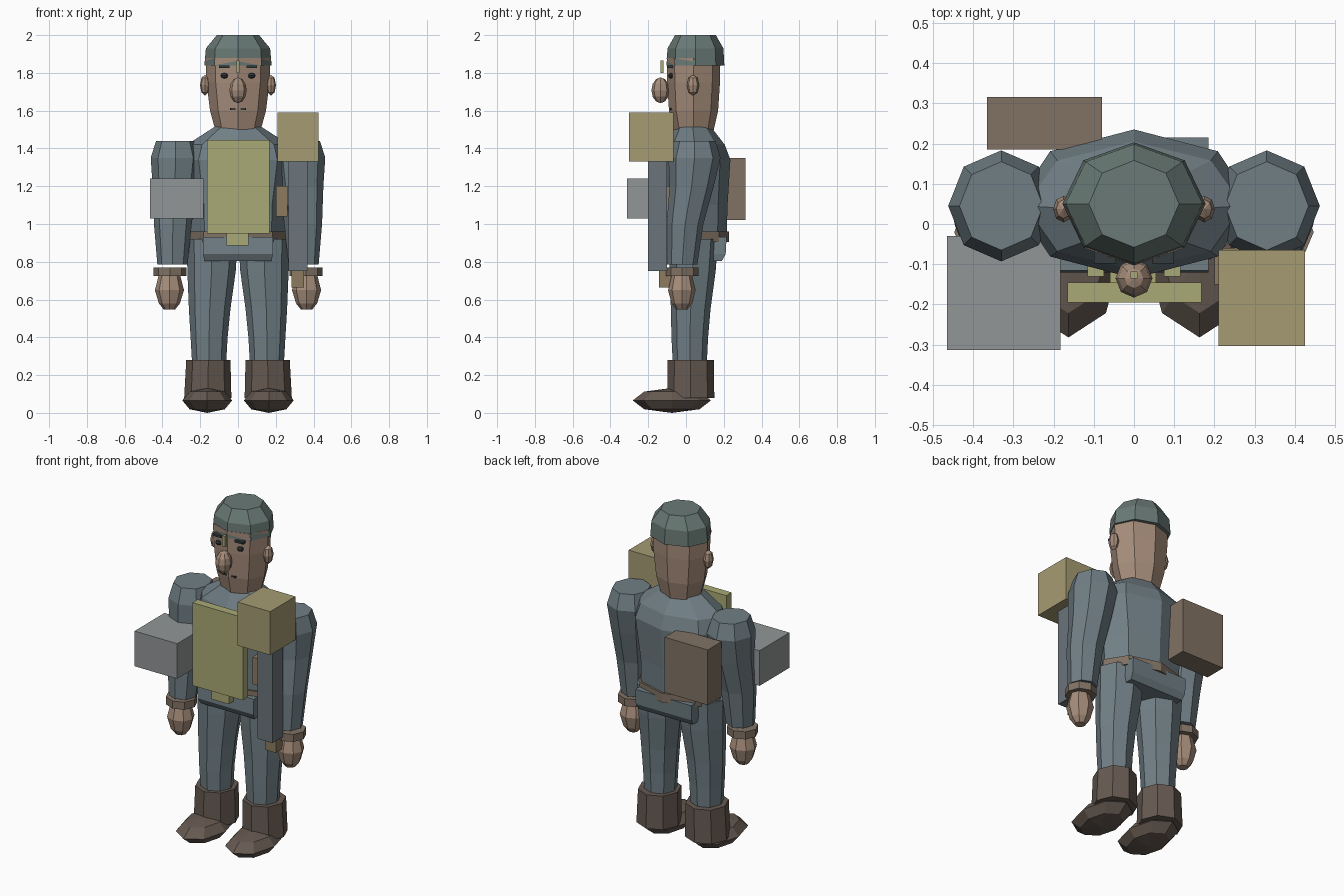
import bpy, bmesh, math
from mathutils import Matrix, Vector

if "Cube" in bpy.data.objects:
    bpy.data.objects.remove(bpy.data.objects["Cube"])


def srgb(r, g, b):
    return tuple((c / 255) ** 2.2 for c in (r, g, b)) + (1,)


def material(name, *rgb):
    m = bpy.data.materials.new(name)
    m.diffuse_color = srgb(*rgb)
    m.use_nodes = True
    m.node_tree.nodes["Principled BSDF"].inputs["Base Color"].default_value = m.diffuse_color
    return m


CLOTH = material("blue_grey_cloth", 112, 126, 132)
CAP = material("green_grey", 105, 121, 117)
SKIN = material("skin", 165, 140, 122)
BOOT = material("dark_leather", 102, 90, 82)
LEATHER = material("brown_leather", 128, 114, 100)
OLIVE = material("olive", 168, 168, 118)
KHAKI = material("khaki", 164, 154, 114)
GREY = material("grey", 145, 149, 150)
STEEL = material("blue_steel", 108, 116, 122)
TAN = material("tan", 140, 122, 96)
DARK = material("dark", 55, 60, 64)


def finish(name, bm, mat):
    bmesh.ops.recalc_face_normals(bm, faces=bm.faces[:])
    me = bpy.data.meshes.new(name)
    bm.to_mesh(me)
    bm.free()
    me.materials.append(mat)
    ob = bpy.data.objects.new(name, me)
    bpy.context.collection.objects.link(ob)
    return ob


def loft(name, mat, rings, n=8, phase=0.0):
    """Skin a stack of n-sided rings given as (x, y, z, rx, ry), capped at both ends."""
    bm = bmesh.new()
    loops = []
    for x, y, z, rx, ry in rings:
        loops.append([bm.verts.new((x + rx * math.cos(phase + i * math.tau / n),
                                    y + ry * math.sin(phase + i * math.tau / n), z))
                      for i in range(n)])
    for a, b in zip(loops, loops[1:]):
        for i in range(n):
            j = (i + 1) % n
            bm.faces.new((a[i], a[j], b[j], b[i]))
    bm.faces.new(loops[0])
    bm.faces.new(loops[-1])
    return finish(name, bm, mat)


def ball(name, mat, centre, radii, rings=4):
    bm = bmesh.new()
    bmesh.ops.create_uvsphere(bm, u_segments=8, v_segments=rings, radius=1)
    bm.transform(Matrix.Translation(centre) @ Matrix.Diagonal((*radii, 1)))
    return finish(name, bm, mat)


def box(name, mat, x, y, z):
    """Box from (min, max) ranges on each axis."""
    bm = bmesh.new()
    bmesh.ops.create_cube(bm, size=1)
    lo, hi = map(Vector, zip(x, y, z))
    bm.transform(Matrix.Translation((lo + hi) / 2) @ Matrix.Diagonal((*(hi - lo), 1)))
    return finish(name, bm, mat)


# Paired limbs and face details
for s, side in ((-1, "right"), (1, "left")):
    ball(f"{side}_shoe", BOOT, (s * .163, -.075, .066), (.132, .207, .066))
    loft(f"{side}_boot_shaft", BOOT, [(s * .16, .025, .08, .125, .125),
                                      (s * .157, .025, .28, .117, .122)])
    loft(f"{side}_leg", CLOTH, [(s * .153, .02, .26, .09, .09),
                                (s * .153, .02, .40, .098, .097),
                                (s * .15, .025, .55, .11, .105),
                                (s * .14, .035, .75, .128, .122),
                                (s * .137, .04, .92, .135, .13)])
    loft(f"{side}_sleeve", CLOTH, [(s * .347, -.02, .785, .08, .08),
                                   (s * .345, -.005, 1.0, .10, .097),
                                   (s * .335, .03, 1.2, .117, .117),
                                   (s * .33, .045, 1.35, .132, .138),
                                   (s * .33, .045, 1.44, .104, .11)])
    loft(f"{side}_cuff", LEATHER, [(s * .36, -.02, .725, .087, .085),
                                   (s * .36, -.02, .77, .087, .085)])
    loft(f"{side}_hand", SKIN, [(s * .363, -.022, .547, .03, .03),
                                (s * .363, -.022, .58, .056, .055),
                                (s * .363, -.022, .65, .077, .073),
                                (s * .363, -.022, .735, .055, .052)])
    ball(f"{side}_ear", SKIN, (s * .175, .037, 1.735), (.026, .033, .055))
    ball(f"{side}_eye", DARK, (s * .072, -.08, 1.785), (.02, .015, .015))
    box(f"{side}_brow", DARK, sorted((s * .045, s * .1)), (-.098, -.07), (1.825, 1.838))
    box(f"{side}_chest_button", OLIVE, sorted((s * .075, s * .115)), (-.13, -.1), (1.27, 1.31))

# Jacket: torso, belt and skirt
loft("torso", CLOTH, [(0, .05, .92, .25, .165), (0, .05, 1.1, .255, .17),
                      (0, .05, 1.34, .295, .185), (0, .045, 1.42, .27, .16),
                      (0, .035, 1.53, .10, .085)])
loft("belt", LEATHER, [(0, .05, .905, .26, .178), (0, .05, .96, .26, .178)])
q = math.sqrt(2)
loft("jacket_skirt", CLOTH, [(0, .045, .805, .178 * q, .145 * q),
                             (0, .045, .84, .185 * q, .165 * q),
                             (0, .05, .93, .185 * q, .165 * q)], n=4, phase=math.pi / 4)

# Head and cap
loft("head", SKIN, [(0, .04, 1.49, .118, .105), (0, .04, 1.6, .148, .13),
                    (0, .04, 1.75, .167, .14), (0, .04, 1.88, .172, .142)])
loft("cap", CAP, [(0, .05, 1.84, .178, .153), (0, .05, 1.93, .17, .148),
                  (0, .05, 2.0, .112, .108)])
ball("nose", SKIN, (0, -.135, 1.708), (.046, .048, .068), 6)
box("mouth", DARK, (-.042, .042), (-.086, -.06), (1.604, 1.613))
box("cap_badge", OLIVE, (-.009, .009), (-.136, -.118), (1.80, 1.865))

# Carried equipment
box("chest_panel", OLIVE, (-.165, .168), (-.195, -.145), (.95, 1.445))
box("belt_buckle", OLIVE, (-.06, .055), (-.165, -.12), (.885, .95))
box("shoulder_case", KHAKI, (.21, .425), (-.303, -.065), (1.33, 1.59))
box("side_case", GREY, (-.465, -.183), (-.313, -.03), (1.03, 1.24))
box("back_satchel", LEATHER, (-.365, -.08), (.185, .316), (1.02, 1.35))
box("long_case", STEEL, (.268, .368), (-.2, -.1), (.75, 1.335))
box("case_foot", TAN, (.283, .35), (-.143, -.08), (.665, .755))
box("hip_pouch", TAN, (.2, .262), (-.15, -.06), (1.04, 1.2))
